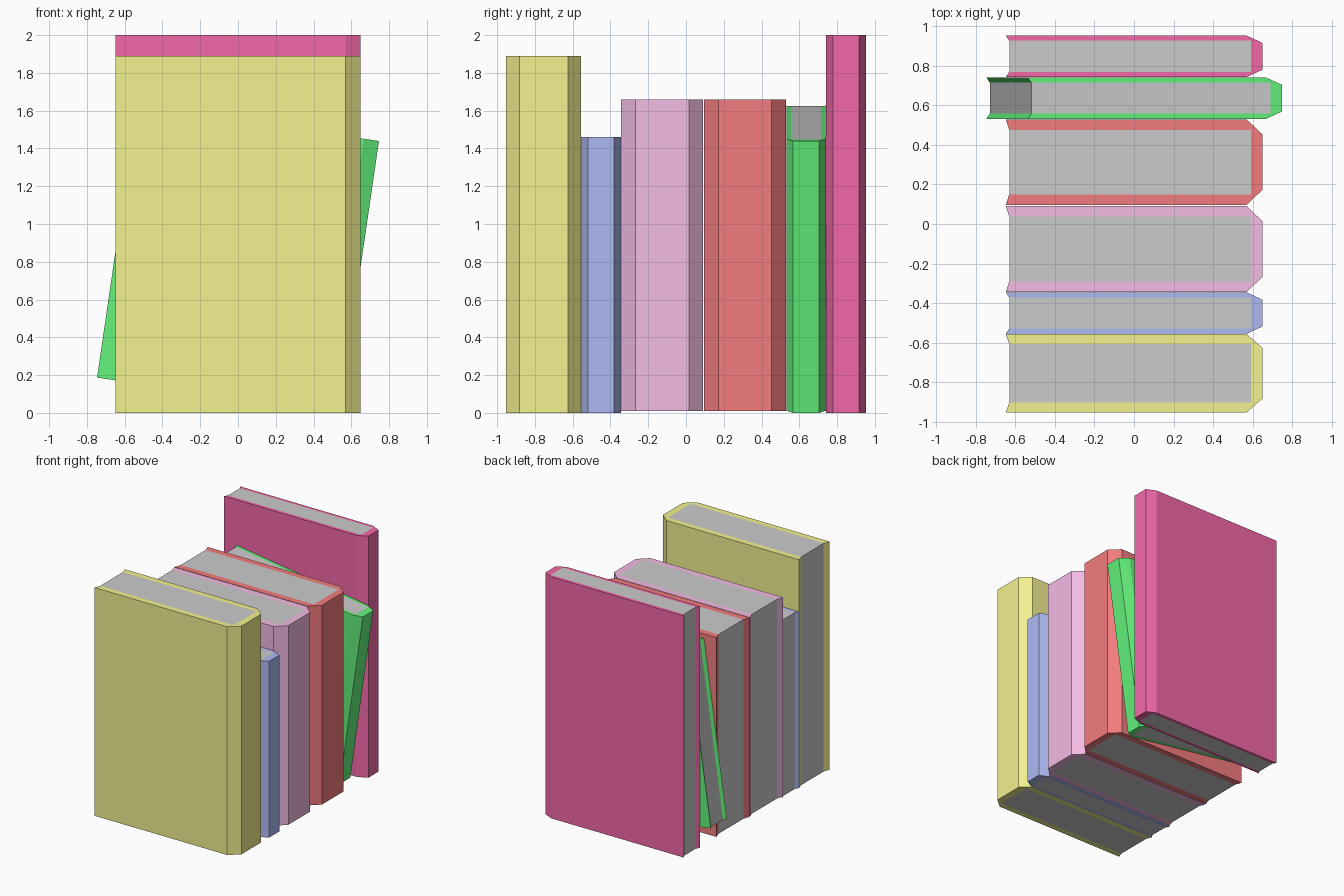
import bpy
import bmesh
import math

if "Cube" in bpy.data.objects:
    bpy.data.objects.remove(bpy.data.objects["Cube"])


def material(name, rgb):
    m = bpy.data.materials.new(name)
    m.diffuse_color = (*rgb, 1)
    m.use_nodes = True
    m.node_tree.nodes["Principled BSDF"].inputs["Base Color"].default_value = m.diffuse_color
    return m


PAPER = material("paper", (0.8, 0.8, 0.8))
HALF = 0.648  # half the depth of every book


def book(name, y0, y1, z0, z1, rgb, lean=0.0, height=None):
    h = (height or z1 - z0) / 2
    t = y1 - y0
    w = t / 2          # outer cover
    c = t * 0.325      # flat of the spine
    p = t * 0.375      # page block
    profile = [(-HALF, -w), (0.568, -w), (HALF, -c), (HALF, c), (0.568, w), (-HALF, w),
               (-0.63, p), (-0.63, -p), (0.59, -p), (0.59, p)]
    caps = [(0, 1, 8, 7), (1, 2, 3, 4, 9, 8), (4, 5, 6, 9), (7, 8, 9, 6)]

    bm = bmesh.new()
    low = [bm.verts.new((x, y, -h)) for x, y in profile]
    top = [bm.verts.new((x, y, h)) for x, y in profile]
    # cover boards, spine and fore-edge
    for i in range(8):
        j = (i + 1) % 8
        f = bm.faces.new((low[i], low[j], top[j], top[i]))
        f.material_index = 1 if i == 6 else 0
    # cover rim and page block at both ends
    for k, cap in enumerate(caps):
        for ring, order in ((top, cap), (low, cap[::-1])):
            f = bm.faces.new([ring[i] for i in order])
            f.material_index = 1 if k == 3 else 0
    bmesh.ops.recalc_face_normals(bm, faces=bm.faces)
    mesh = bpy.data.meshes.new(name)
    bm.to_mesh(mesh)
    bm.free()
    mesh.materials.append(material(name + "_cover", rgb))
    mesh.materials.append(PAPER)
    ob = bpy.data.objects.new(name, mesh)
    ob.location = (0, (y0 + y1) / 2, (z0 + z1) / 2)
    ob.rotation_euler.y = math.radians(lean)
    bpy.context.collection.objects.link(ob)
    return ob


# row of books, front to back
book("yellow_book", -0.952, -0.556, 0.0, 1.89, (0.90, 0.88, 0.28))
book("blue_book", -0.555, -0.345, 0.0, 1.46, (0.42, 0.49, 0.90))
book("pink_book", -0.344, 0.091, 0.01, 1.66, (0.90, 0.50, 0.78))
book("red_book", 0.096, 0.529, 0.01, 1.66, (0.90, 0.20, 0.21))
# tilted book
book("green_book", 0.531, 0.740, 0.0, 1.626, (0.13, 0.90, 0.20), lean=8.3, height=1.455)
book("crimson_book", 0.742, 0.952, 0.0, 2.0, (0.90, 0.14, 0.40))
